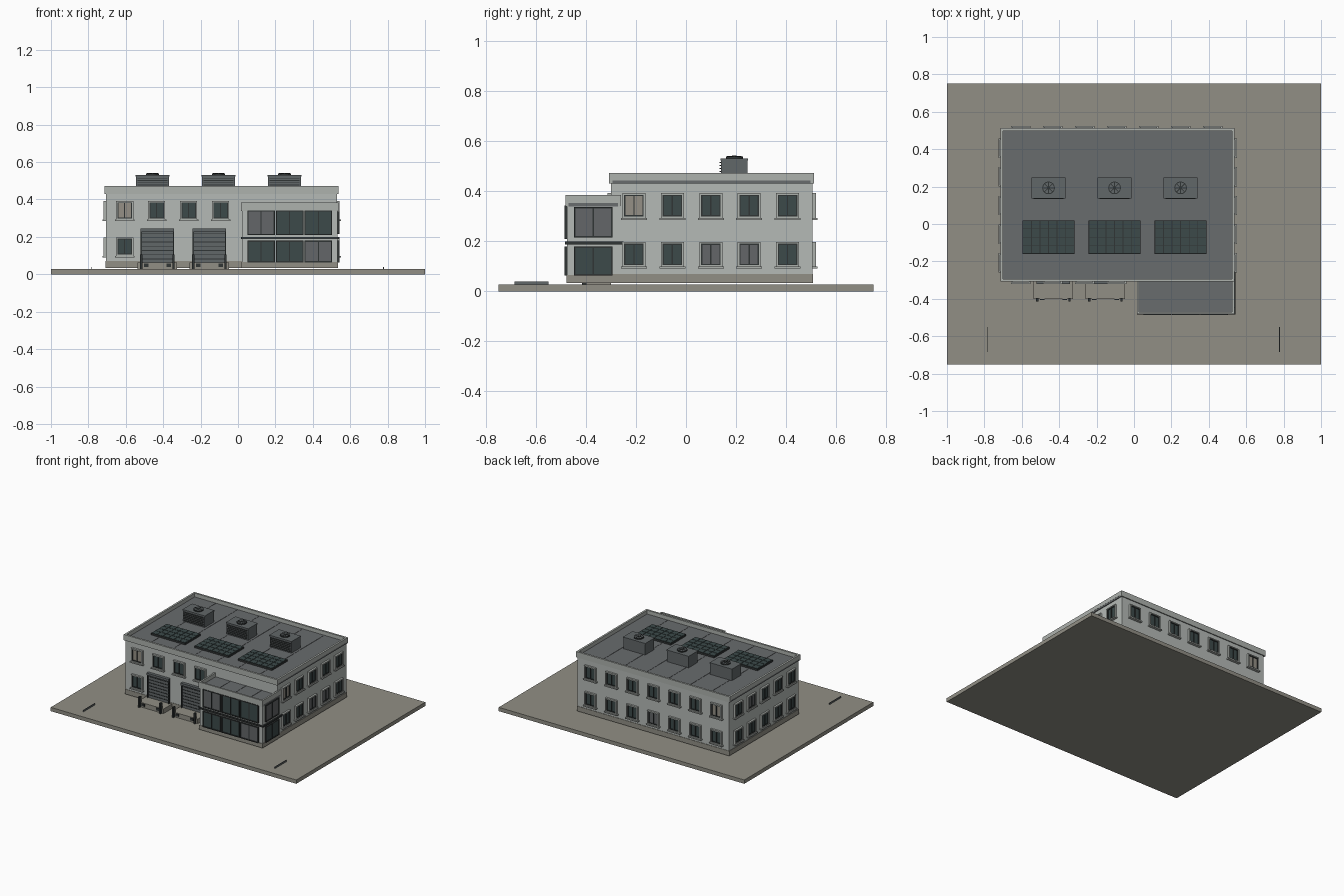
import bpy, bmesh, math
from mathutils import Matrix

if "Cube" in bpy.data.objects:
    bpy.data.objects.remove(bpy.data.objects["Cube"])

def material(name, r, g, b):
    m = bpy.data.materials.new(name)
    m.diffuse_color = (r, g, b, 1)
    m.use_nodes = True
    m.node_tree.nodes["Principled BSDF"].inputs["Base Color"].default_value = m.diffuse_color
    return m

MATS = {
    'wall': material('pale grey wall', .46, .49, .47),
    'trim': material('light trim', .42, .445, .42),
    'roof': material('slate roof', .14, .15, .155),
    'ground': material('warm paving', .285, .275, .235),
    'glass': material('dark teal glass', .045, .068, .068),
    'blind': material('grey blind', .125, .132, .138),
    'beige': material('beige blind', .30, .28, .24),
    'frame': material('dark frame', .03, .035, .035),
    'metal': material('grey metal', .12, .135, .14),
}
parts = {}

def part(name, mat):
    if name not in parts:
        parts[name] = (bmesh.new(), mat)
    return parts[name][0]

def box(name, mat, x0, x1, y0, y1, z0, z1):
    m = Matrix.Translation(((x0+x1)/2, (y0+y1)/2, (z0+z1)/2)) @ Matrix.Diagonal((abs(x1-x0), abs(y1-y0), z1-z0, 1))
    bmesh.ops.create_cube(part(name, mat), size=1, matrix=m)

def cyl(name, mat, x, y, z0, z1, r, n=24):
    bmesh.ops.create_cone(part(name, mat), cap_ends=True, segments=n, radius1=r, radius2=r,
                          depth=z1-z0, matrix=Matrix.Translation((x, y, (z0+z1)/2)))

def on_wall(side, w, name, mat, u0, u1, z0, z1, d0, d1):
    """Box on a wall: u runs along the wall, d is the distance out of the wall at w."""
    s = 1 if side in ('right', 'back') else -1
    a, b = sorted((w + s*d0, w + s*d1))
    if side in ('front', 'back'):
        box(name, mat, u0, u1, a, b, z0, z1)
    else:
        box(name, mat, a, b, u0, u1, z0, z1)

def border(side, w, name, mat, u0, u1, z0, z1, t, d):
    on_wall(side, w, name, mat, u0, u0+t, z0, z1, -.002, d)
    on_wall(side, w, name, mat, u1-t, u1, z0, z1, -.002, d)
    on_wall(side, w, name, mat, u0+t, u1-t, z1-t, z1, -.002, d)
    on_wall(side, w, name, mat, u0+t, u1-t, z0, z0+t, -.002, d)

def window(side, w, u, z, pane='glass'):
    u0, u1, z0, z1 = u-.046, u+.046, z, z+.1
    border(side, w, 'window_surrounds', 'trim', u0, u1, z0, z1, .007, .014)
    border(side, w, 'window_frames', 'frame', u0+.007, u1-.007, z0+.007, z1-.007, .005, .011)
    on_wall(side, w, 'window_frames', 'frame', u-.0025, u+.0025, z0+.012, z1-.012, 0, .011)
    on_wall(side, w, 'panes_' + pane, pane, u0+.01, u1-.01, z0+.01, z1-.01, -.002, .006)
    on_wall(side, w, 'window_sills', 'trim', u-.052, u+.052, z0-.007, z0+.001, -.002, .02)

def glazing(side, w, u0, u1, z0, z1, pane='glass'):
    border(side, w, 'annex_frames', 'frame', u0, u1, z0, z1, .006, .011)
    m = (u0+u1)/2
    on_wall(side, w, 'annex_frames', 'frame', m-.0025, m+.0025, z0, z1, 0, .011)
    on_wall(side, w, 'panes_' + pane, pane, u0+.004, u1-.004, z0+.004, z1-.004, -.002, .006)

def parapet(name, x0, x1, y0, y1, zb, zm, zt, t=.014):
    box(name, 'trim', x0, x1, y0, y0+t, zb, zt)
    box(name, 'trim', x0, x1, y1-t, y1, zb, zt)
    box(name, 'trim', x0, x0+t, y0+t, y1-t, zm, zt)
    box(name, 'trim', x1-t, x1, y0+t, y1-t, zm, zt)

X0, X1, Y0, Y1 = -.705, .53, -.30, .505
AX, AY = .022, -.475

# paving slab and kerb markers
box('paving_slab', 'ground', -1, 1, -.75, .75, 0, .028)
for x in (-.782, .778):
    box('ground_markers', 'metal', x-.002, x+.002, -.685, -.55, .028, .04)

# main block and annex, each on a plinth
box('main_walls', 'wall', X0, X1, Y0, Y1, .066, .432)
box('main_plinth', 'ground', X0-.003, X1+.003, Y0-.003, Y1+.003, .034, .07)
box('annex_walls', 'wall', AX, X1+.002, AY, Y0+.05, .06, .34)
box('annex_plinth', 'ground', AX-.003, X1+.005, AY-.003, Y0, .034, .066)

# roofs, parapets and roof seams
box('main_roof', 'roof', X0-.009, X1+.006, Y0-.004, Y1+.004, .43, .444)
parapet('main_parapet', X0-.01, X1+.007, Y0-.008, Y1+.007, .43, .442, .472)
box('annex_roof', 'roof', AX-.005, X1+.006, AY-.004, Y0+.04, .338, .356)
parapet('annex_parapet', AX-.006, X1+.007, AY-.007, Y0+.04, .338, .352, .385, .012)
for i in range(1, 7):
    x = X0 + (X1-X0)*i/7
    box('roof_seams', 'roof', x-.002, x+.002, Y0+.01, Y1-.01, .443, .446)
for i in range(1, 4):
    x = AX + (X1-AX)*i/4
    box('roof_seams', 'roof', x-.002, x+.002, AY+.008, Y0, .355, .358)

# annex floor band and glazing
box('annex_band', 'frame', AX-.006, X1+.012, AY-.008, Y0+.05, .188, .199)
for i, (up, low) in enumerate((('blind', 'glass'), ('glass', 'glass'), ('glass', 'blind'))):
    u = .05 + i*.153
    glazing('front', AY, u, u+.147, .21, .342, up)
    glazing('front', AY, u, u+.147, .064, .18, low)
glazing('right', X1+.002, -.448, -.293, .215, .337, 'blind')
glazing('right', X1+.002, -.448, -.293, .064, .18)

# regular windows on all four walls
UP, LOW = .292, .098
SIDE = [-.208 + .1535*i for i in range(5)]
BACK = [-.606 + .171*i for i in range(7)]
for i, y in enumerate(SIDE):
    window('right', X1, y, UP, 'beige' if i == 0 else 'glass')
    window('right', X1, y, LOW, 'blind' if i in (2, 3) else 'glass')
    window('left', X0, y, UP, 'blind' if i == 3 else 'glass')
    window('left', X0, y, LOW)
for i, x in enumerate(BACK):
    window('back', Y1, x, UP, 'beige' if i == 0 else 'glass')
    window('back', Y1, x, LOW, 'blind' if i == 3 else 'glass')
for i, x in enumerate(BACK[:4]):
    window('front', Y0, x, UP, 'beige' if i == 0 else 'glass')
window('front', Y0, BACK[0], LOW)

# loading doors with slats, docks and bollards
for x in (-.431, -.153):
    box('door_panels', 'metal', x-.084, x+.084, Y0-.008, Y0+.002, .06, .24)
    border('front', Y0, 'door_frames', 'frame', x-.089, x+.089, .055, .244, .006, .016)
    for k in range(1, 8):
        z = .06 + k*.0225
        box('door_slats', 'frame', x-.083, x+.083, Y0-.011, Y0, z-.002, z+.002)
    box('door_hoods', 'metal', x-.089, x+.089, Y0-.022, Y0, .23, .246)
    box('dock_platforms', 'ground', x-.105, x+.105, Y0-.1, Y0, .028, .062)
    for s in (-1, 1):
        box('dock_bollards', 'frame', x+s*.086-.006, x+s*.086+.006, -.415, -.395, .028, .105)
        box('dock_bumpers', 'frame', x+s*.06-.012, x+s*.06+.012, -.407, -.399, .04, .058)

# rooftop cooling units with louvres and fans
for x in (-.457, -.104, .249):
    box('cooling_units', 'metal', x-.088, x+.088, .14, .245, .444, .53)
    box('cooling_lids', 'metal', x-.091, x+.091, .137, .248, .523, .531)
    for k in range(6):
        z = .452 + k*.012
        box('cooling_louvres', 'frame', x-.08, x+.08, .134, .141, z, z+.004)
    cyl('fan_rings', 'frame', x, .193, .53, .538, .034)
    cyl('fan_discs', 'metal', x, .193, .537, .539, .029)
    cyl('fan_hubs', 'frame', x, .193, .538, .542, .009, 12)
    for k in range(4):
        m = (Matrix.Translation((x, .193, .539)) @ Matrix.Rotation(k*math.pi/4, 4, 'Z')
             @ Matrix.Diagonal((.058, .004, .003, 1)))
        bmesh.ops.create_cube(part('fan_blades', 'frame'), size=1, matrix=m)

# solar panels with a grid of cells
for x in (-.457, -.104, .249):
    box('solar_frames', 'frame', x-.139, x+.139, -.16, .02, .444, .457)
    for i in range(6):
        for j in range(4):
            cx, cy = x - .137 + (i+.5)*.274/6, -.158 + (j+.5)*.176/4
            box('solar_cells', 'glass', cx-.021, cx+.021, cy-.0202, cy+.0202, .456, .459)

# turn every collected part into an object
for name, (bm, mat) in parts.items():
    me = bpy.data.meshes.new(name)
    bm.to_mesh(me)
    bm.free()
    me.materials.append(MATS[mat])
    bpy.context.collection.objects.link(bpy.data.objects.new(name, me))
